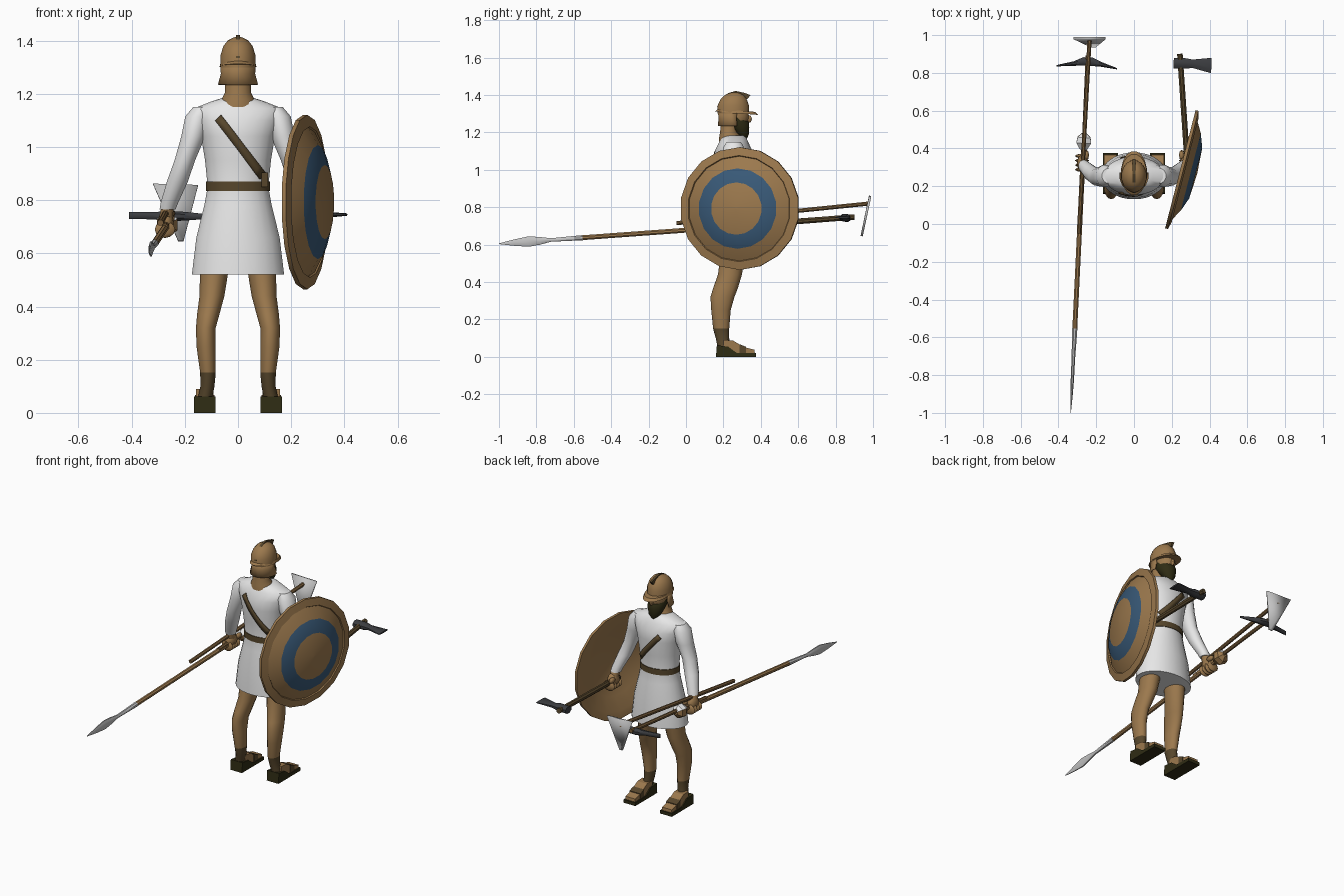
import bpy, bmesh, math
from mathutils import Vector, Matrix

cube = bpy.data.objects.get("Cube")
if cube:
    bpy.data.objects.remove(cube)


def material(name, rgb):
    m = bpy.data.materials.new(name)
    m.use_nodes = True
    m.diffuse_color = (*rgb, 1)
    m.node_tree.nodes["Principled BSDF"].inputs["Base Color"].default_value = (*rgb, 1)
    return m


SKIN = material("tan skin and bronze", (0.33, 0.19, 0.075))
CLOTH = material("white cloth", (0.8, 0.8, 0.8))
LEATHER = material("brown leather", (0.095, 0.062, 0.025))
DARK = material("dark hair and sole", (0.028, 0.025, 0.007))
BLUE = material("shield blue", (0.04, 0.1, 0.185))
STEEL = material("light steel", (0.55, 0.55, 0.55))
IRON = material("dark iron", (0.045, 0.047, 0.052))
WOOD = material("wood", (0.2, 0.115, 0.045))


def finish(name, bm, mats, rule=None, angle=40):
    """Turn a bmesh into an object, colouring faces by a rule on their centre."""
    bmesh.ops.recalc_face_normals(bm, faces=bm.faces)
    for f in bm.faces:
        f.smooth = True
        f.material_index = int(rule(f.calc_center_median())) if rule else 0
    mesh = bpy.data.meshes.new(name)
    bm.to_mesh(mesh)
    bm.free()
    for m in mats:
        mesh.materials.append(m)
    mesh.set_sharp_from_angle(angle=math.radians(angle))
    ob = bpy.data.objects.new(name, mesh)
    bpy.context.collection.objects.link(ob)
    return ob


def loft(name, rings, mats, n=16, rule=None, frame=None, caps=True, keep=None, angle=40):
    """Join elliptical rings (cx, cy, z, rx, ry)."""
    bm = bmesh.new()
    loops = []
    for cx, cy, z, rx, ry in rings:
        turn = [2 * math.pi * (i + 0.5) / n for i in range(n)]
        loops.append([bm.verts.new((cx + rx * math.cos(a), cy + ry * math.sin(a), z)) for a in turn])
    for a, b in zip(loops, loops[1:]):
        for i in range(n):
            j = (i + 1) % n
            bm.faces.new((a[i], a[j], b[j], b[i]))
    if caps:
        bm.faces.new(loops[0])
        bm.faces.new(loops[-1])
    if keep:
        bad = [f for f in bm.faces if not keep(f.calc_center_median())]
        bmesh.ops.delete(bm, geom=bad, context='FACES')
    ob = finish(name, bm, mats, rule, angle)
    if frame:
        ob.matrix_world = frame
    return ob


def along(p0, p1):
    """Frame at p0 with local z towards p1 and local y upwards."""
    p0, p1 = Vector(p0), Vector(p1)
    return Matrix.Translation(p0) @ (p1 - p0).to_track_quat('Z', 'Y').to_matrix().to_4x4()


def rod(name, p0, p1, r, mat, n=8):
    length = (Vector(p1) - Vector(p0)).length
    return loft(name, [(0, 0, 0, r, r), (0, 0, length, r, r)], [mat], n, frame=along(p0, p1))


def prism(name, profile, x, half, mat):
    """Extrude a (y, z) side profile across x."""
    bm = bmesh.new()
    a, b = [[bm.verts.new((x + s * half, y, z)) for y, z in profile] for s in (-1, 1)]
    bm.faces.new(a)
    bm.faces.new(b)
    for i in range(len(a)):
        j = (i + 1) % len(a)
        bm.faces.new((a[i], a[j], b[j], b[i]))
    return finish(name, bm, [mat], angle=25)


def ball(name, centre, size, mat, n=12):
    bm = bmesh.new()
    bmesh.ops.create_uvsphere(bm, u_segments=n, v_segments=n // 2 + 2, radius=1,
                              matrix=Matrix.Translation(centre) @ Matrix.Diagonal((*size, 1)))
    return finish(name, bm, [mat])


# Tunic and belt
CY = 0.255
body = [(.52, .175, .125), (.66, .158, .117), (.78, .128, .1), (.85, .115, .09), (.95, .125, .097),
        (1.04, .14, .105), (1.1, .16, .102), (1.145, .168, .08), (1.172, .1, .068), (1.185, .058, .055)]
loft("tunic", [(0, CY, *r) for r in body], [CLOTH], 24)
loft("belt", [(0, CY, .835, .121, .096), (0, CY, .87, .121, .096)], [LEATHER], 24)


def surface_y(x, z, side):
    for (z0, a0, b0), (z1, a1, b1) in zip(body, body[1:]):
        if z0 <= z <= z1:
            t = (z - z0) / (z1 - z0)
            a, b = a0 + t * (a1 - a0), b0 + t * (b1 - b0)
            return CY + side * (b * math.sqrt(max(0, 1 - (x / a) ** 2)) + .007)


# Shoulder strap, on the back and the chest
def strap(name, start, end, side):
    bm = bmesh.new()
    rows = []
    for i in range(9):
        x, z = (s + (e - s) * i / 8 for s, e in zip(start, end))
        rows.append([bm.verts.new((x + d, surface_y(x + d, z + d, side), z + d)) for d in (-.011, .011)])
    for a, b in zip(rows, rows[1:]):
        bm.faces.new((a[0], a[1], b[1], b[0]))
    ob = finish(name, bm, [LEATHER])
    ob.modifiers.new("thickness", 'SOLIDIFY').thickness = .006


strap("back_strap", (-.075, 1.11), (.095, .89), -1)
strap("chest_strap", (-.065, 1.08), (.085, .91), 1)
prism("strap_end", [(.185, .85), (.2, .85), (.2, .905), (.185, .905)], .1, .012, LEATHER)

# Neck, head and beard
loft("neck", [(0, .24, 1.15, .075, .065), (0, .235, 1.18, .062, .058), (0, .228, 1.205, .05, .046),
              (0, .235, 1.28, .048, .05)], [SKIN])
ball("head", (0, .262, 1.285), (.056, .075, .075), SKIN, 16)
ball("nose", (0, .338, 1.272), (.01, .014, .02), SKIN, 8)
loft("beard", [(0, .312, 1.165, .015, .014), (0, .305, 1.19, .036, .032), (0, .29, 1.225, .05, .05),
               (0, .272, 1.255, .055, .066), (0, .255, 1.28, .057, .06)], [DARK], 12)

# Helmet: dome, flared neck guard, visor and crest
loft("helmet_dome", [(0, .253, 1.3, .067, .086), (0, .253, 1.345, .067, .085), (0, .255, 1.38, .056, .07),
                     (0, .258, 1.402, .038, .048), (0, .26, 1.414, .012, .016)], [SKIN], 16)
guard = loft("neck_guard", [(0, .255, 1.31, .067, .086), (0, .255, 1.275, .066, .082),
                            (0, .255, 1.235, .077, .087)], [SKIN], 16, caps=False,
             keep=lambda c: c.y < .285)
guard.modifiers.new("thickness", 'SOLIDIFY').thickness = .006
visor = loft("visor", [(0, .27, 1.303, .07, .118), (0, .27, 1.318, .066, .1)], [SKIN], 16)
visor.matrix_world = Matrix.Translation((0, .27, 1.31)) @ Matrix.Rotation(-.08, 4, 'X') \
    @ Matrix.Translation((0, -.27, -1.31))
prism("crest", [(.165, 1.335), (.19, 1.38), (.225, 1.41), (.265, 1.422), (.31, 1.412), (.345, 1.4),
                (.33, 1.38), (.25, 1.37)], 0, .007, LEATHER)

# Arms and legs, mirrored
for s, side in ((-1, "right"), (1, "left")):
    loft(side + "_sleeve", [(s * .135, .255, 1.15, .035, .04), (s * .152, .255, 1.115, .048, .06),
                            (s * .168, .252, 1.04, .047, .055), (s * .2, .25, .95, .04, .047),
                            (s * .228, .27, .87, .041, .042), (s * .258, .3, .79, .034, .034),
                            (s * .265, .308, .765, .031, .031)], [CLOTH], 12)
    loft(side + "_wrist", [(s * .263, .305, .785, .024, .026), (s * .272, .318, .73, .027, .032)], [SKIN], 10)
    ball(side + "_palm", (s * .272, .322, .715), (.03, .046, .045), SKIN)
    for k in range(4):
        ball(side + "_finger", (s * .275, .288 + .024 * k, .69), (.038, .012, .032), SKIN, 8)
    ball(side + "_thumb", (s * .252, .365, .73), (.014, .028, .016), SKIN, 8)

    loft(side + "_leg", [(s * .125, .203, .05, .028, .034), (s * .115, .195, .1, .027, .036),
                         (s * .113, .188, .151, .03, .043), (s * .12, .187, .25, .037, .052),
                         (s * .121, .195, .32, .038, .064), (s * .112, .212, .37, .043, .066),
                         (s * .098, .235, .44, .048, .064), (s * .088, .25, .55, .056, .065)],
         [SKIN, LEATHER], 14, rule=lambda c: c.z < .15)
    x = s * .125
    prism(side + "_sole", [(.16, 0), (.375, 0), (.375, .02), (.27, .022), (.225, .055), (.165, .062)],
          x, .04, DARK)
    prism(side + "_foot", [(.2, .02), (.368, .02), (.366, .038), (.31, .052), (.25, .088), (.2, .09)],
          x, .033, SKIN)
    prism(side + "_sandal_strap", [(.285, .02), (.32, .02), (.32, .054), (.285, .068)], x, .037, LEATHER)

# Round shield: rim, blue field and centre chosen by radius, hollow at the back
profile = [(.004, .08), (.14, .072), (.215, .045), (.28, .008), (.284, .014), (.328, .004), (.328, -.012),
           (.28, -.008), (.2, .03), (.004, .06)]
loft("shield", [(0, 0, h, r, r) for r, h in profile], [SKIN, BLUE], 18, angle=30,
     rule=lambda c: .13 < c.xy.length < .279 and c.z > .022 + .14 * max(0, .2 - c.xy.length)
     and c.z > .068 - .25 * (c.xy.length - .13),
     frame=along((.257, .287, .793), (.257 + .968, .287 - .25, .793)))

# Spear: steel leaf blade and socket, wooden shaft, faceted butt
tip, butt = (-.335, -1, .605), (-.265, .45, .71)
spear = along(tip, butt)
loft("spear_blade", [(0, 0, 0, .001, .002), (0, 0, .08, .006, .018), (0, 0, .16, .009, .03),
                     (0, 0, .22, .01, .022), (0, 0, .28, .01, .01), (0, 0, .45, .015, .015)],
     [STEEL], 8, frame=spear)
loft("spear_shaft", [(0, 0, .44, .014, .014), (0, 0, 1.42, .014, .014)], [SKIN], 8, frame=spear)
loft("spear_butt", [(0, 0, 1.4, .022, .022), (0, 0, 1.435, .045, .045), (0, 0, 1.465, .04, .04),
                    (0, 0, 1.485, .015, .015)], [SKIN, CLOTH], 6, angle=10, frame=spear,
     rule=lambda c: c.y > .02)

# Hoe with a triangular blade
rod("hoe_shaft", (-.292, -.05, .715), (-.235, .98, .82), .012, WOOD)
bm = bmesh.new()
corners = [(-.32, .99, .86), (-.15, .99, .855), (-.205, .945, .645), (-.225, .945, .645)]
bm.faces.new([bm.verts.new(c) for c in corners])
blade = finish("hoe_blade", bm, [STEEL])
blade.modifiers.new("thickness", 'SOLIDIFY').thickness = .012

# Pick with two tapering points
rod("pick_shaft", (-.275, .2, .7), (-.245, .89, .75), .012, WOOD)
loft("pick_head", [(0, 0, 0, .004, .014), (.016, 0, .09, .013, .015), (.03, 0, .14, .024, .019),
                   (.03, 0, .19, .024, .019), (.018, 0, .24, .013, .015), (0, 0, .32, .004, .006)],
     [IRON], 8, frame=along((-.41, .838, .743), (-.09, .822, .738)))

# Axe in the other hand
rod("axe_shaft", (.287, .25, .697), (.243, .9, .748), .016, LEATHER)
loft("axe_head", [(0, 0, 0, .03, .022), (0, 0, .065, .03, .022), (0, 0, .1, .024, .014),
                  (-.006, 0, .2, .044, .005)], [IRON], 8,
     frame=along((.21, .852, .744), (.41, .845, .746)))
